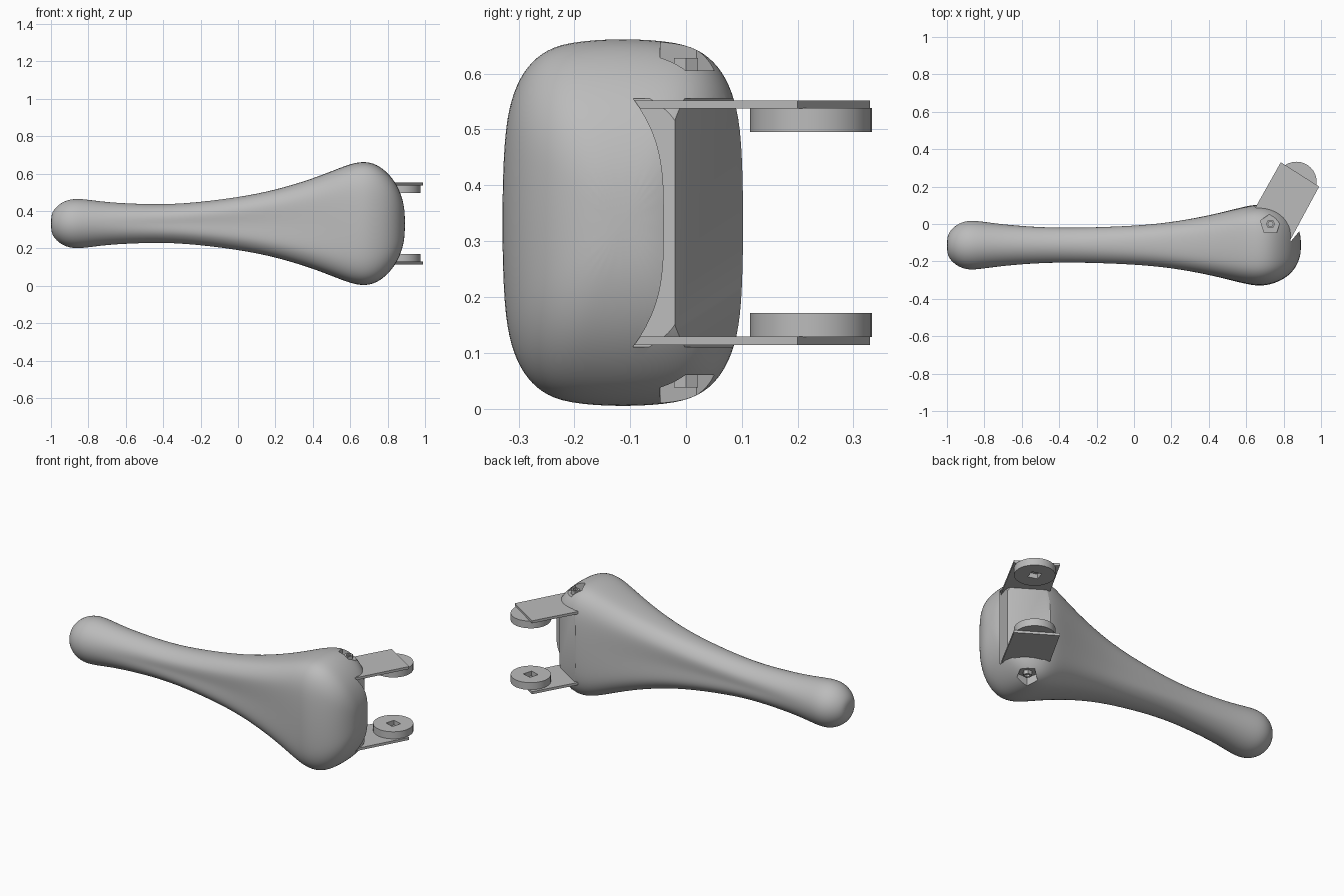
import bpy, bmesh, math
from mathutils import Vector

if "Cube" in bpy.data.objects:
    bpy.data.objects.remove(bpy.data.objects["Cube"], do_unlink=True)

grey = bpy.data.materials.new("plain_grey")
grey.use_nodes = True
grey.diffuse_color = (0.5, 0.5, 0.5, 1)
grey.node_tree.nodes["Principled BSDF"].inputs["Base Color"].default_value = grey.diffuse_color

MID = 0.333      # height of the long axis
AXIS_Y = -0.113  # depth of the long axis


def finish(bm, name):
    bmesh.ops.recalc_face_normals(bm, faces=bm.faces)
    mesh = bpy.data.meshes.new(name)
    bm.to_mesh(mesh)
    bm.free()
    mesh.materials.append(grey)
    obj = bpy.data.objects.new(name, mesh)
    bpy.context.collection.objects.link(obj)
    return obj


def prism(name, outline, low, high):
    """Upright solid from an outline in plan."""
    bm = bmesh.new()
    base = bm.faces.new([bm.verts.new((x, y, low)) for x, y in outline])
    top = bmesh.ops.extrude_face_region(bm, geom=[base])["geom"]
    moved = [v for v in top if isinstance(v, bmesh.types.BMVert)]
    bmesh.ops.translate(bm, verts=moved, vec=(0, 0, high - low))
    return finish(bm, name)


def ring(x, y, radius, sides, turn=0.0):
    steps = [turn + math.tau * i / sides for i in range(sides)]
    return [(x + radius * math.cos(a), y + radius * math.sin(a)) for a in steps]


def activate(obj):
    bpy.ops.object.select_all(action='DESELECT')
    obj.select_set(True)
    bpy.context.view_layer.objects.active = obj


def apply(obj, kind, **settings):
    mod = obj.modifiers.new(kind, kind)
    for key, value in settings.items():
        setattr(mod, key, value)
    activate(obj)
    bpy.ops.object.modifier_apply(modifier=mod.name)


def cut(obj, cutter):
    cutter.hide_render = True
    apply(obj, 'BOOLEAN', object=cutter, operation='DIFFERENCE', solver='EXACT')
    bpy.data.objects.remove(cutter, do_unlink=True)


def smooth(obj, degrees):
    activate(obj)
    bpy.ops.object.shade_smooth_by_angle(angle=math.radians(degrees))


def power(value, exponent):
    return math.copysign(abs(value) ** exponent, value)


# Body: x, half height, half depth along the handle and flared head
sections = [
    (-1, .035, .035), (-.99, .07, .07), (-.95, .112, .112),
    (-.89, .135, .135), (-.82, .132, .129), (-.7, .114, .113),
    (-.5, .104, .102), (-.3, .104, .102), (0, .14, .114),
    (.2, .18, .133), (.4, .241, .169), (.55, .302, .203),
    (.62, .326, .216), (.68, .334, .22), (.74, .32, .209),
    (.8, .275, .184), (.85, .21, .142), (.88, .135, .09), (.893, .06, .04)]
SIDES = 24
bm = bmesh.new()
loops = []
for x, tall, deep in sections:
    boxy = min(max((x + .2) / .8, 0), 1)
    exponent = 2 / (2 + 1.5 * boxy)
    groove = .14 * max(0, math.cos((x + .05) * 2.2)) if abs(x + .05) < .7 else 0
    loop = []
    for i in range(SIDES):
        a = math.tau * i / SIDES
        c, s = math.cos(a), math.sin(a)
        y = power(c, exponent) * deep * (1 - groove * max(0, 1 - 2 * abs(s)))
        loop.append(bm.verts.new((x, AXIS_Y + y, MID + power(s, exponent) * tall)))
    loops.append(loop)
for a, b in zip(loops, loops[1:]):
    for i in range(SIDES):
        j = (i + 1) % SIDES
        bm.faces.new((a[i], a[j], b[j], b[i]))
bm.faces.new(loops[0])
bm.faces.new(loops[-1])
body = finish(bm, "body")
apply(body, 'SUBSURF', levels=2)

# Slot in the back of the head
slot = [(.58, .15), (.66, .1), (.85, -.02), (.82, -.115), (.95, .04), (1.0, .3), (.7, .3)]
cut(body, prism("slot_cutter", slot, .11, .555))

# Pivot recesses above and below the head
PIVOT = (.73, 0)
for low, high in ((.605, .75), (-.1, .06)):
    cut(body, prism("recess_cutter", ring(*PIVOT, .057, 5, .3), low, high))
smooth(body, 35)

# Parts that repeat above and below the middle
arm_plan = [(.65, .09), (.785, .33), (.99, .2), (.825, -.105)]
for side, sign in (("upper", 1), ("lower", -1)):
    def span(a, b):
        return sorted((MID + sign * a, MID + sign * b))

    prism(side + "_arm", arm_plan, *span(.204, .219))

    wheel = prism(side + "_wheel", ring(.868, .224, .109, 32), *span(.162, .205))
    cut(wheel, prism("socket_cutter", ring(.868, .224, .04, 4, .5), *span(.15, .19)))
    smooth(wheel, 30)

    pin = prism(side + "_pivot_pin", ring(*PIVOT, .025, 6), *span(.26, .295))
    cut(pin, prism("pin_cutter", ring(*PIVOT, .014, 6), *span(.28, .31)))
